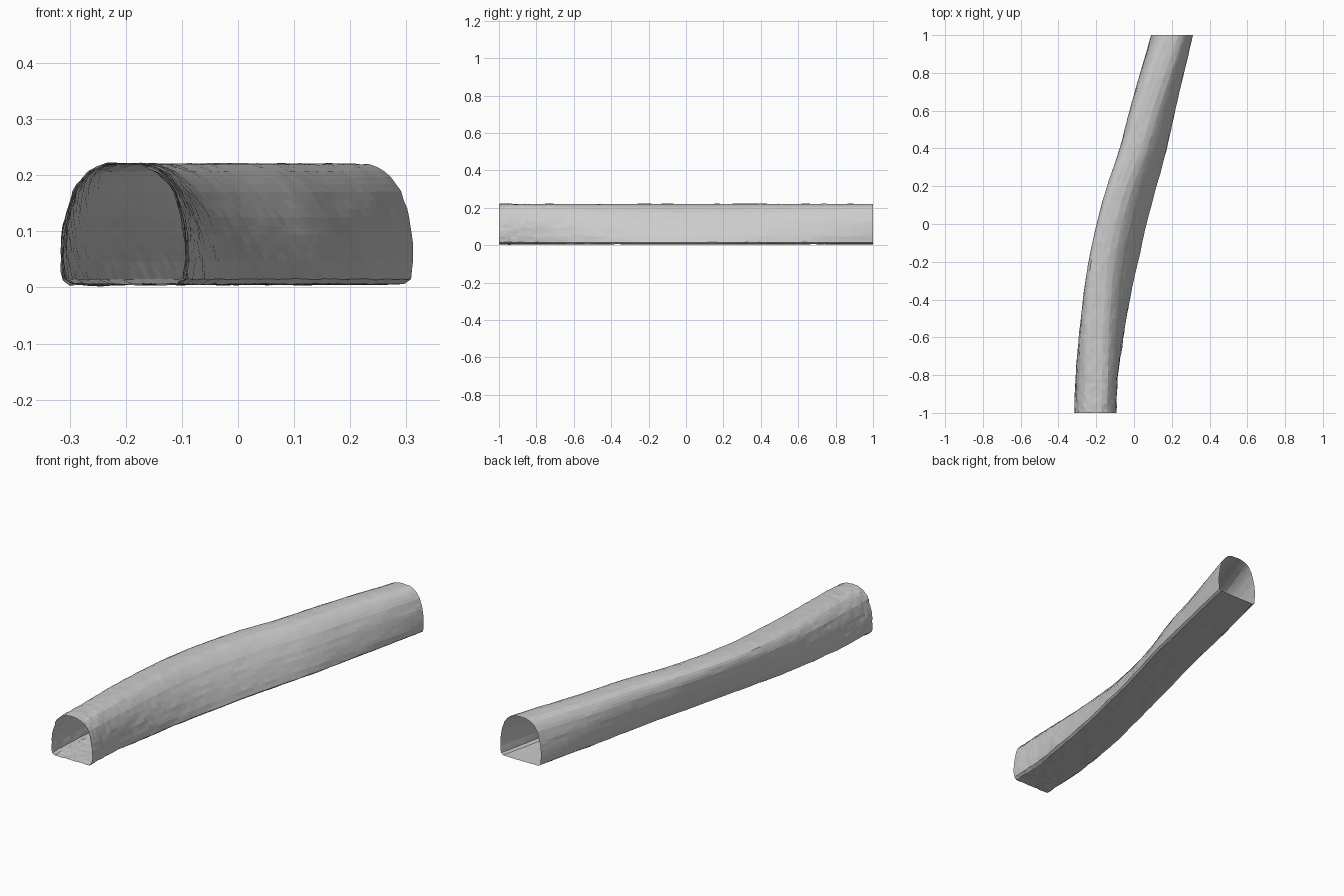
import bpy, bmesh, random
from mathutils import Vector, noise

if "Cube" in bpy.data.objects:
    bpy.data.objects.remove(bpy.data.objects["Cube"])

random.seed(4)
ROWS, RING = 70, 48

# Tunnel path: (y, plan centre x, plan width)
PATH = [(-1.2, -0.212, .222), (-1, -0.205, .222), (-0.8, -0.196, .224), (-0.6, -0.174, .237),
        (-0.4, -0.146, .248), (-0.2, -0.11, .262), (0, -0.066, .265), (0.2, -0.012, .262),
        (0.4, 0.049, .25), (0.6, 0.097, .242), (0.8, 0.149, .232), (1, 0.201, .222),
        (1.2, 0.247, .222)]

# Right half of the arched section, floor centre to crown: (x, z)
HALF = [(0, .005), (.05, .005), (.099, .006), (.107, .014), (.111, .05), (.109, .09),
        (.103, .13), (.088, .175), (.065, .205), (.035, .219), (0, .221)]


def sample(y, col):
    """Smooth path value at y (Catmull-Rom)."""
    i = max(i for i in range(1, len(PATH) - 2) if PATH[i][0] <= y + 1e-6)
    t = (y - PATH[i][0]) / (PATH[i + 1][0] - PATH[i][0])
    a, b, c, d = (PATH[i + k][col] for k in (-1, 0, 1, 2))
    return b + t * ((c - a) / 2 + t * ((a - 2.5 * b + 2 * c - d / 2)
                    + t * (1.5 * (b - c) + (d - a) / 2)))


def resample(points, count):
    """Closed outline spaced evenly along its length."""
    pts = [Vector(p) for p in points]
    pts.append(pts[0])
    lens = [(q - p).length for p, q in zip(pts, pts[1:])]
    out = []
    for k in range(count):
        s, i = sum(lens) * k / count, 0
        while s > lens[i]:
            s -= lens[i]
            i += 1
        out.append(pts[i].lerp(pts[i + 1], s / lens[i]))
    return out


outline = resample(HALF + [(-x, z) for x, z in HALF[-2:0:-1]], RING)
bm = bmesh.new()
rings = []
for r in range(ROWS + 1):
    # Rings sit closer together near the front mouth
    y = -1 + 2 * (r / ROWS) ** 1.3
    cx, width = sample(y, 1), sample(y, 2)
    # The section leans left through the bend, flat floor kept
    lean = 10 * max(0, width - .222)
    xs = [p.x - lean * (p.y - .11) for p in outline]
    mid, scale = (max(xs) + min(xs)) / 2, width / (max(xs) - min(xs))
    rough = 0.0015 + 0.0022 * max(0, -y - 0.3)
    ring = []
    for px, p in zip(xs, outline):
        n = noise.noise_vector(Vector((p.x * 22, y * 14, p.y * 22)))
        x = cx + (px - mid) * scale + (n.x + random.uniform(-.5, .5)) * rough
        z = max(0, p.y + (n.z + random.uniform(-.5, .5)) * rough)
        ring.append(bm.verts.new((x, y, z)))
    rings.append(ring)

# Open-ended rocky skin
for a, b in zip(rings, rings[1:]):
    for i in range(RING):
        j = (i + 1) % RING
        bm.faces.new((a[i], a[j], b[j], b[i]))
bmesh.ops.recalc_face_normals(bm, faces=bm.faces)

mesh = bpy.data.meshes.new("tunnel")
bm.to_mesh(mesh)
bm.free()
tunnel = bpy.data.objects.new("tunnel", mesh)
bpy.context.collection.objects.link(tunnel)
